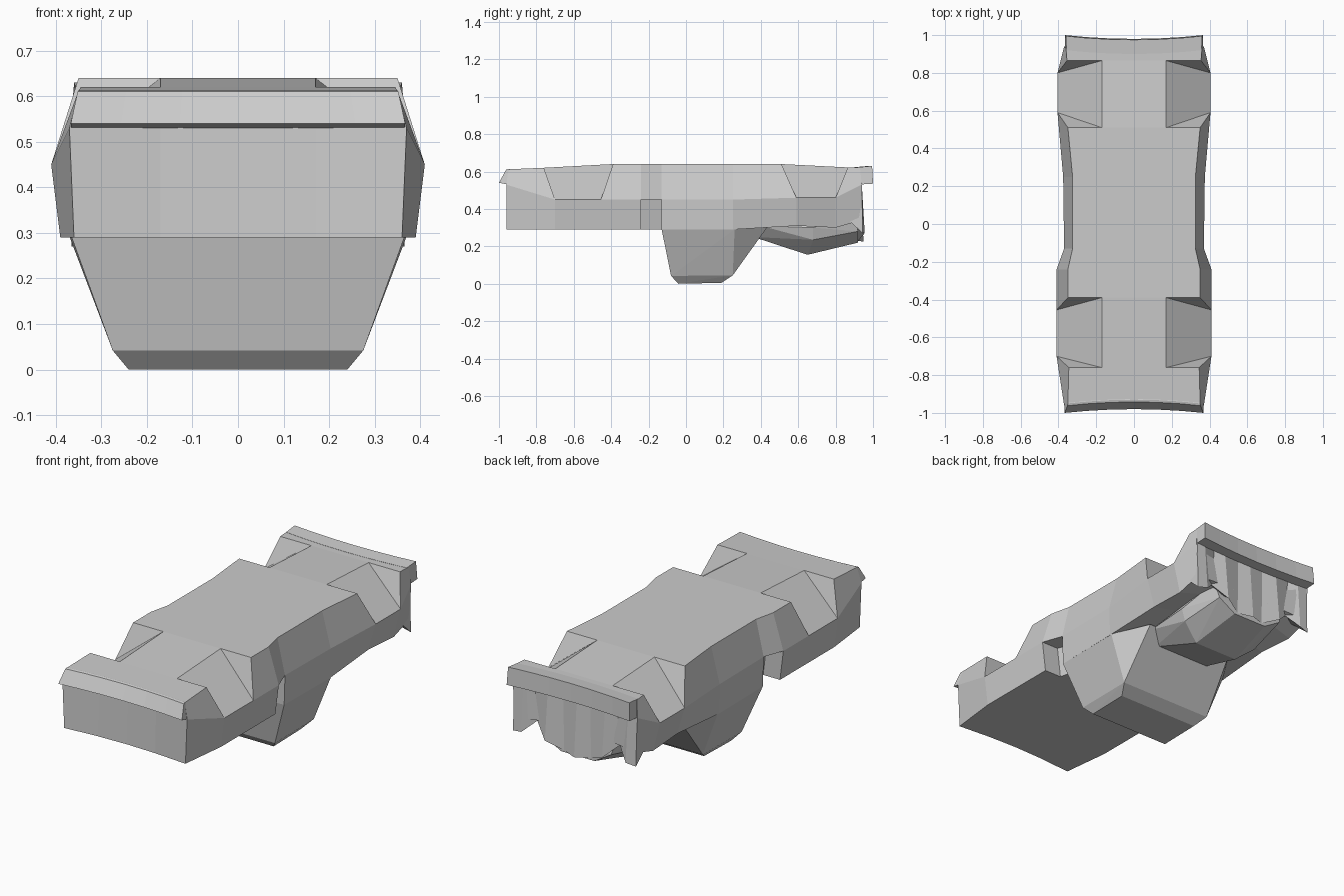
import bpy, bmesh

old = bpy.data.objects.get("Cube")
if old:
    bpy.data.objects.remove(old, do_unlink=True)

grey = bpy.data.materials.new("plain grey")
grey.use_nodes = True
COLOR = (0.6, 0.6, 0.6, 1)
grey.diffuse_color = COLOR
grey.node_tree.nodes["Principled BSDF"].inputs["Base Color"].default_value = COLOR


class Part:
    """Mesh builder: shared corners are welded, faces are mirrored in x."""

    def __init__(self, name):
        self.name, self.bm, self.seen = name, bmesh.new(), {}

    def vert(self, p):
        key = tuple(round(c, 4) + 0.0 for c in p)
        if key not in self.seen:
            self.seen[key] = self.bm.verts.new(key)
        return self.seen[key]

    def face(self, *points):
        for side in (1, -1):
            vs = list(dict.fromkeys(self.vert((side * x, y, z)) for x, y, z in points))
            if len(vs) > 2 and not self.bm.faces.get(vs):
                self.bm.faces.new(vs)

    def loft(self, a, b):
        for i in range(len(a) - 1):
            self.face(a[i], a[i + 1], b[i + 1], b[i])

    def hull(self, points):
        for x, y, z in points:
            self.vert((x, y, z))
            self.vert((-x, y, z))
        bmesh.ops.convex_hull(self.bm, input=self.bm.verts[:])

    def finish(self):
        bmesh.ops.recalc_face_normals(self.bm, faces=self.bm.faces[:])
        mesh = bpy.data.meshes.new(self.name)
        self.bm.to_mesh(mesh)
        self.bm.free()
        mesh.materials.append(grey)
        bpy.context.collection.objects.link(bpy.data.objects.new(self.name, mesh))


def section(ye, zt, xe, ym, xm, zm, xb, zb, zf, recess=0, bow=0):
    """Half cross-section from the roof centre, round the side, to the floor centre."""
    return [(0, ye + bow, zt), (0.17, ye + bow * 0.75, zt), (xe, ye, zt),
            (xm, ym, zm), (xm - recess, ym, zm), (xb - recess, ym, zb),
            (0.17, ym + bow * 0.75, zf), (0, ym + bow, zf)]


# Main body: sections from front to back, with a side recess behind the front box
waist_front = (-0.24, 0.64, 0.35, -0.24, 0.41, 0.45, 0.39, 0.29, 0.29)
waist_back = (-0.13, 0.64, 0.325, -0.13, 0.37, 0.45, 0.365, 0.29, 0.29)
rows = [
    section(-0.95, 0.612, 0.35, -0.96, 0.37, 0.53, 0.36, 0.29, 0.29, bow=0.02),
    section(-0.76, 0.62, 0.345, -0.70, 0.41, 0.45, 0.39, 0.29, 0.29),
    section(-0.39, 0.64, 0.35, -0.455, 0.41, 0.45, 0.39, 0.29, 0.29),
    section(*waist_front),
    section(*waist_front, recess=0.1),
    section(*waist_back, recess=0.1),
    section(*waist_back),
    section(0.25, 0.64, 0.325, 0.25, 0.375, 0.45, 0.37, 0.29, 0.29),
    section(0.51, 0.64, 0.35, 0.59, 0.405, 0.46, 0.36, 0.31, 0.35),
    section(0.865, 0.622, 0.355, 0.80, 0.405, 0.46, 0.365, 0.30, 0.36),
    section(0.93, 0.622, 0.36, 0.94, 0.37, 0.53, 0.36, 0.34, 0.36, bow=-0.02),
]
body = Part("main_body")
for i, (a, b) in enumerate(zip(rows, rows[1:])):
    if i in (1, 8):  # wheel notches: a ramp closed by a triangle at each end
        body.loft(a[:2], b[:2])
        body.face(a[1], a[3], b[3], b[1])
        body.loft(a[3:], b[3:])
        body.face(*a[1:4])
        body.face(*b[1:4])
    else:
        body.loft(a, b)
for r in (rows[0], rows[-1]):
    body.face(r[0], r[1], r[6], r[7])
    body.face(r[1], r[2], r[3], r[5], r[6])
body.finish()


# Overhanging lips, bowed in at the middle
def lip(name, profile, bow):
    part = Part(name)
    rings = [[(w * t, y + bow * (1 - t * t), z) for w, y, z in profile + profile[:1]]
             for t in (0, 0.35, 0.7, 1)]
    for a, b in zip(rings, rings[1:]):
        part.loft(a, b)
    part.face(*rings[-1][:-1])
    part.finish()


lip("front_lip", [(0.35, -0.95, 0.613), (0.352, -0.962, 0.61), (0.367, -1, 0.54),
                  (0.367, -0.95, 0.53), (0.35, -0.9, 0.6)], 0.02)
lip("rear_lip", [(0.358, 0.92, 0.623), (0.36, 0.995, 0.63), (0.365, 1, 0.535),
                 (0.365, 0.92, 0.53)], -0.02)

# Deep keel under the middle
keel = Part("keel")
keel.hull([(0.24, -0.04, 0), (0.24, 0.19, 0.005), (0.275, -0.08, 0.042),
           (0.275, 0.25, 0.045), (0.365, -0.13, 0.29), (0.37, 0.26, 0.292),
           (0.26, 0.44, 0.31), (0.24, 0.4, 0.33)])
keel.finish()

# Faceted bulge under the tail
bulge = Part("rear_bulge")
bulge.hull([(0.16, 0.36, 0.25), (0.22, 0.4, 0.31), (0.23, 0.68, 0.235), (0.13, 0.65, 0.155),
            (0.25, 0.68, 0.30), (0.2, 0.92, 0.28), (0.1, 0.92, 0.22), (0.22, 0.9, 0.37)])
bulge.finish()

# Fluted rear wall with a zigzag lower edge
wall = Part("rear_wall")
hem = [(0, 0.95, 0.225), (0.08, 0.92, 0.23), (0.17, 0.955, 0.27), (0.245, 0.91, 0.34),
       (0.31, 0.955, 0.28), (0.365, 0.945, 0.27)]
crest = [(x, 0.925 + 0.015 * (x / 0.37) ** 2, 0.54) for x, y, z in hem]
inner_crest = [(x, 0.88, 0.54) for x, y, z in hem]
inner_hem = [(x, 0.88, max(z, 0.3) + 0.03) for x, y, z in hem]
for a, b in ((hem, crest), (crest, inner_crest), (inner_crest, inner_hem), (inner_hem, hem)):
    wall.loft(a, b)
wall.face(hem[-1], crest[-1], inner_crest[-1], inner_hem[-1])
wall.finish()
